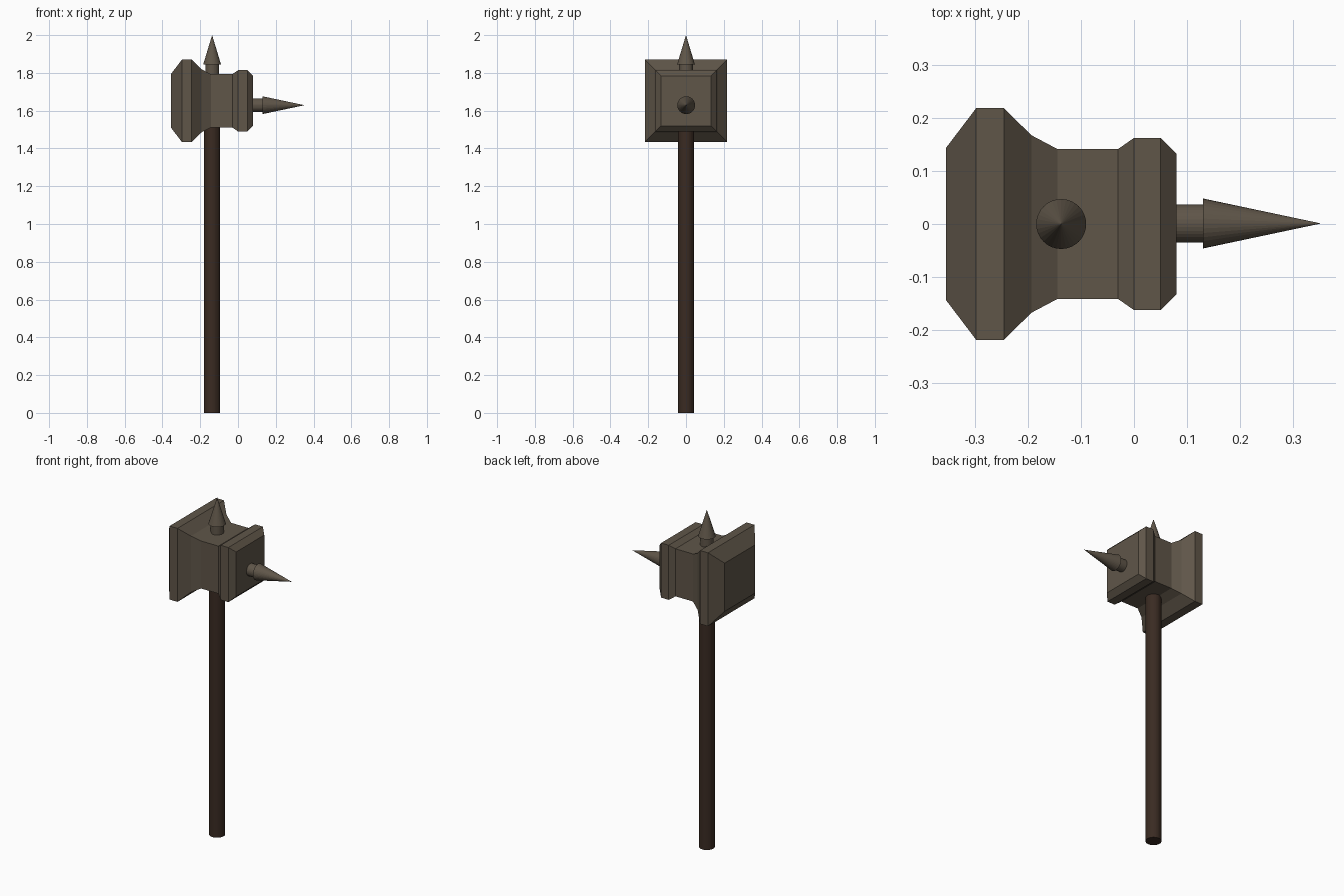
import bpy, bmesh
from mathutils import Matrix, Vector

if "Cube" in bpy.data.objects:
    bpy.data.objects.remove(bpy.data.objects["Cube"])


def material(name, color):
    m = bpy.data.materials.new(name)
    m.diffuse_color = (*color, 1)
    m.use_nodes = True
    m.node_tree.nodes["Principled BSDF"].inputs["Base Color"].default_value = m.diffuse_color
    return m


METAL = material("dull_metal", (0.115, 0.092, 0.066))
WOOD = material("dark_wood", (0.042, 0.024, 0.016))


def finish(name, bm, mat):
    bmesh.ops.recalc_face_normals(bm, faces=bm.faces)
    me = bpy.data.meshes.new(name)
    bm.to_mesh(me)
    bm.free()
    me.materials.append(mat)
    ob = bpy.data.objects.new(name, me)
    bpy.context.collection.objects.link(ob)
    return ob


def loft(name, rings, mat):
    """Skin a list of closed vertex rings and cap both ends."""
    bm = bmesh.new()
    loops = [[bm.verts.new(p) for p in ring] for ring in rings]
    for a, b in zip(loops, loops[1:]):
        n = len(a)
        for i in range(n):
            bm.faces.new((a[i], a[(i + 1) % n], b[(i + 1) % n], b[i]))
    bm.faces.new(loops[0])
    bm.faces.new(loops[-1])
    return finish(name, bm, mat)


def rod(name, base, axis, length, r1, r2, mat, sides=32):
    """Cylinder or cone from a base point along an axis."""
    bm = bmesh.new()
    axis = Vector(axis)
    rot = axis.to_track_quat('Z', 'Y').to_matrix().to_4x4()
    place = Matrix.Translation(Vector(base) + axis * length / 2) @ rot
    bmesh.ops.create_cone(bm, cap_ends=True, segments=sides, radius1=r1,
                          radius2=r2, depth=length, matrix=place)
    return finish(name, bm, mat)


def spike(name, base, axis, neck, length):
    """Short neck with a wider cone on it."""
    tip_base = Vector(base) + Vector(axis) * neck
    rod(name + "_neck", base, axis, neck, 0.036, 0.036, METAL)
    rod(name + "_point", tip_base, axis, length, 0.047, 0, METAL)


# Hammer head: square sections along x (x, half width)
CZ = 1.652
profile = [(-0.354, 0.143), (-0.297, 0.218), (-0.245, 0.218), (-0.193, 0.167),
           (-0.144, 0.141), (-0.03, 0.141), (0.0, 0.162), (0.05, 0.162),
           (0.08, 0.132)]
loft("hammer_head",
     [[(x, sy * h, CZ + sz * h) for sy, sz in ((-1, -1), (1, -1), (1, 1), (-1, 1))]
      for x, h in profile], METAL)

# Handle
rod("handle", (-0.137, 0, 0), (0, 0, 1), 1.53, 0.043, 0.043, WOOD)

# Spikes on the top and on the side face
spike("top_spike", (-0.137, 0, 1.78), (0, 0, 1), 0.065, 0.155)
spike("side_spike", (0.07, 0.001, 1.629), (1, 0, 0), 0.06, 0.222)
